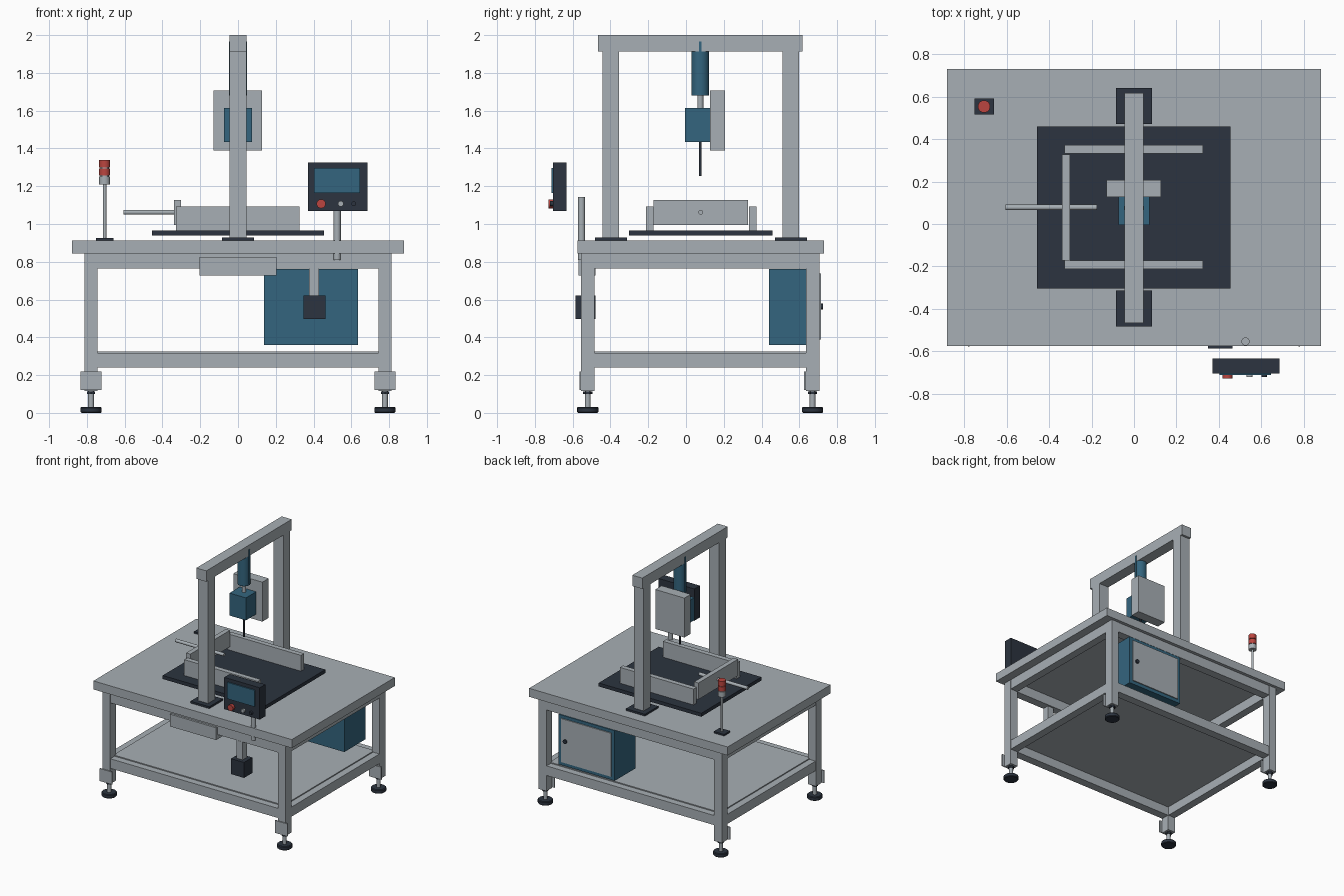
import bpy
import math

if "Cube" in bpy.data.objects:
    bpy.data.objects.remove(bpy.data.objects["Cube"])


def material(name, r, g, b):
    m = bpy.data.materials.new(name)
    m.diffuse_color = (r, g, b, 1)
    m.use_nodes = True
    m.node_tree.nodes["Principled BSDF"].inputs["Base Color"].default_value = m.diffuse_color
    return m


GREY = material("light_grey", 0.39, 0.43, 0.46)
DARK = material("dark_slate", 0.025, 0.034, 0.05)
BLUE = material("steel_blue", 0.034, 0.13, 0.21)
RED = material("signal_red", 0.50, 0.06, 0.05)


def box(name, x, y, z, mat):
    """Box given by its (min, max) range along each axis."""
    bpy.ops.mesh.primitive_cube_add(size=1, location=[sum(r) / 2 for r in (x, y, z)])
    o = bpy.context.object
    o.name = name
    o.scale = [r[1] - r[0] for r in (x, y, z)]
    bpy.ops.object.transform_apply(location=False, rotation=False, scale=True)
    o.data.materials.append(mat)
    return o


def rod(name, centre, radius, length, mat, axis="z", sides=24, bevel=0):
    """Cylinder along one axis, given by its centre."""
    turn = {"x": (0, math.pi / 2, 0), "y": (math.pi / 2, 0, 0), "z": (0, 0, 0)}[axis]
    bpy.ops.mesh.primitive_cylinder_add(vertices=sides, radius=radius, depth=length,
                                        location=centre, rotation=turn)
    o = bpy.context.object
    o.name = name
    o.data.materials.append(mat)
    if bevel:
        b = o.modifiers.new("rim", "BEVEL")
        b.width = bevel
        b.segments = 1
    bpy.ops.object.shade_smooth_by_angle()
    return o


def upright(name, x, y, z, radius, mat, **kw):
    return rod(name, (x, y, sum(z) / 2), radius, z[1] - z[0], mat, **kw)


# Table top
box("table_top", (-0.88, 0.88), (-0.575, 0.73), (0.845, 0.913), GREY)

# Legs with mounting plates and levelling feet
for sx in (-1, 1):
    for y in (-0.52, 0.67):
        x = sx * 0.778
        box("leg", (x - 0.034, x + 0.034), (y - 0.036, y + 0.036), (0.115, 0.845), GREY)
        box("foot_bracket", (x - 0.055, x + 0.055), (y - 0.045, y - 0.036), (0.12, 0.22), GREY)
        upright("foot_pad", x, y, (0, 0.032), 0.056, DARK, bevel=0.005)
        upright("foot_stem", x, y, (0.03, 0.116), 0.015, GREY)
        upright("foot_nut", x, y, (0.099, 0.114), 0.024, DARK, sides=6)

# Upper and lower frame rails
for z in ((0.765, 0.845), (0.24, 0.317)):
    for y in (-0.52, 0.67):
        box("long_rail", (-0.744, 0.744), (y - 0.034, y + 0.034), z, GREY)
    for x in (-0.778, 0.778):
        box("side_rail", (x - 0.032, x + 0.032), (-0.484, 0.634), z, GREY)

box("lower_shelf", (-0.755, 0.755), (-0.50, 0.65), (0.312, 0.325), GREY)

# Front drawer, hanging pedestal box
box("drawer_front", (-0.205, 0.205), (-0.57, -0.48), (0.727, 0.825), GREY)
box("hanger_bar", (0.375, 0.43), (-0.555, -0.50), (0.62, 0.766), GREY)
box("hanger_box", (0.348, 0.463), (-0.585, -0.48), (0.498, 0.622), DARK)
upright("hanger_plug", 0.403, -0.53, (0.62, 0.64), 0.015, DARK)

# Control cabinet at the back
box("cabinet", (0.138, 0.635), (0.44, 0.706), (0.36, 0.762), BLUE)
box("cabinet_door", (0.165, 0.608), (0.706, 0.714), (0.388, 0.737), GREY)
rod("cabinet_knob", (0.57, 0.719, 0.563), 0.016, 0.012, DARK, "y")

# Operator screen on its post
upright("screen_post", 0.525, -0.553, (0.81, 1.142), 0.019, GREY)
box("screen_case", (0.37, 0.685), (-0.703, -0.633), (1.07, 1.325), DARK)
box("screen_glass", (0.403, 0.645), (-0.712, -0.703), (1.165, 1.297), BLUE)
rod("stop_button", (0.44, -0.715, 1.107), 0.024, 0.026, RED, "y")
rod("start_button", (0.544, -0.711, 1.107), 0.015, 0.018, GREY, "y")
rod("reset_button", (0.613, -0.711, 1.107), 0.013, 0.018, DARK, "y")

# Work fixture
box("base_plate", (-0.456, 0.454), (-0.303, 0.458), (0.938, 0.966), DARK)
for y in (-0.193, 0.353):
    box("guide_rail", (-0.328, 0.325), (y - 0.02, y + 0.02), (0.966, 1.093), GREY)
box("cross_stop", (-0.34, -0.302), (-0.172, 0.328), (0.996, 1.128), GREY)
rod("push_rod", (-0.39, 0.078, 1.062), 0.013, 0.43, GREY, "x")

# Gantry
for y in (-0.398, 0.555):
    box("gantry_base", (-0.084, 0.084), (y - 0.085, y + 0.085), (0.913, 0.928), DARK)
    box("gantry_column", (-0.044, 0.044), (y - 0.044, y + 0.044), (0.928, 1.913), GREY)
box("gantry_beam", (-0.044, 0.044), (-0.465, 0.617), (1.913, 2.0), GREY)

# Press head
upright("press_cylinder", 0, 0.076, (1.68, 1.913), 0.047, BLUE, sides=32)
box("cylinder_strap", (-0.048, 0.048), (0.069, 0.083), (1.69, 1.965), BLUE)
upright("press_piston", 0, 0.076, (1.61, 1.685), 0.016, GREY)
box("press_block", (-0.073, 0.073), (-0.004, 0.126), (1.435, 1.615), BLUE)
box("press_backplate", (-0.13, 0.128), (0.126, 0.206), (1.39, 1.706), GREY)
upright("press_probe", 0, 0.076, (1.253, 1.44), 0.007, DARK)

# Signal tower
LX, LY = -0.706, 0.553
box("tower_base", (LX - 0.046, LX + 0.046), (LY - 0.038, LY + 0.038), (0.913, 0.926), DARK)
upright("tower_pole", LX, LY, (0.926, 1.215), 0.009, GREY)
upright("tower_collar", LX, LY, (1.21, 1.252), 0.029, GREY)
upright("tower_core", LX, LY, (1.25, 1.30), 0.022, GREY)
upright("tower_lamp_lower", LX, LY, (1.256, 1.294), 0.029, RED)
upright("tower_lamp_upper", LX, LY, (1.299, 1.338), 0.029, RED)
